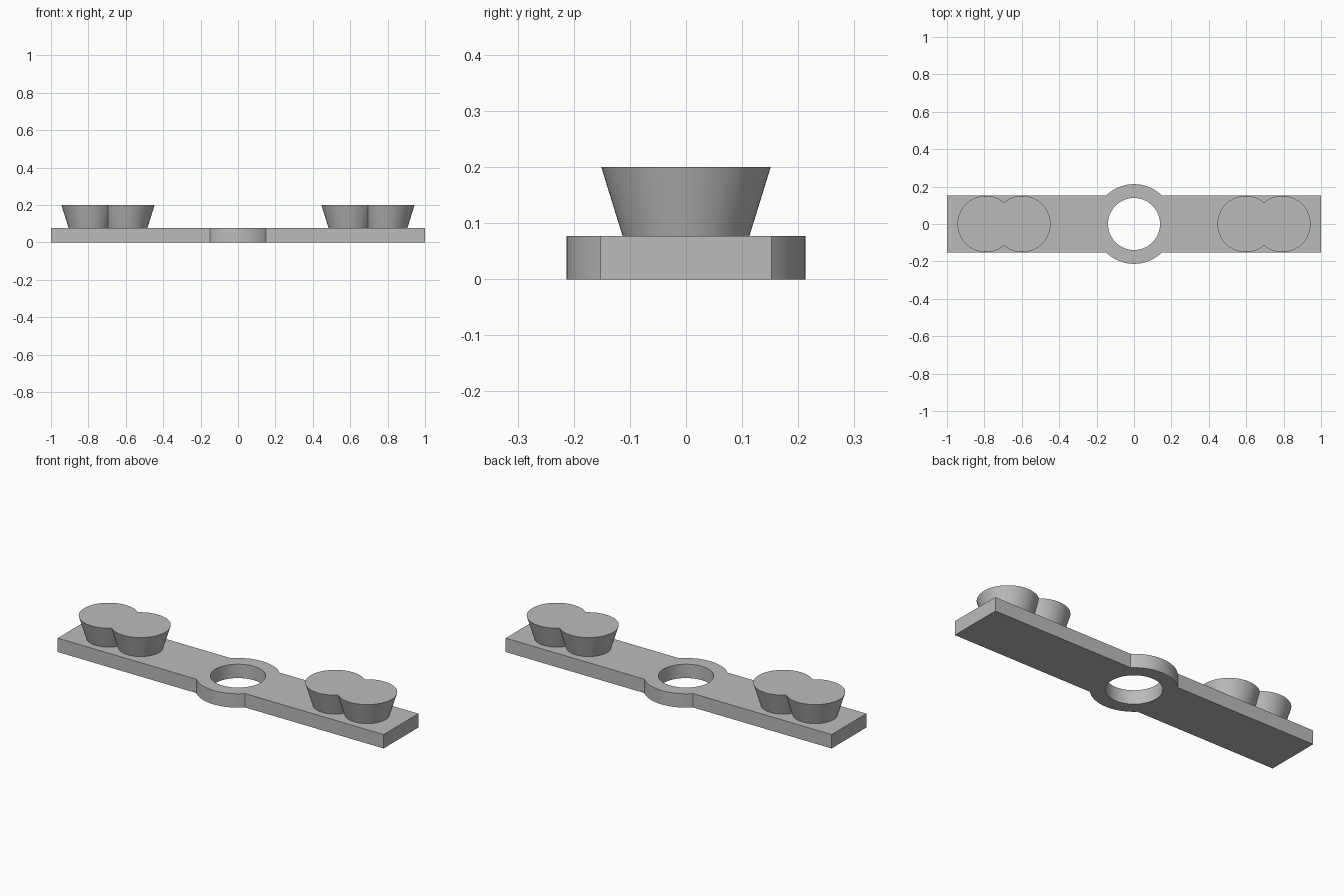
import bpy, bmesh
from math import cos, sin, asin, pi, radians

PLATE_W, PLATE_T = 0.152, 0.077      # half width, thickness
RING_R, HOLE_R = 0.213, 0.139
TOP_Z, TOP_R, BASE_R = 0.2, 0.151, 0.113
PAIR_X, OFFSET = 0.695, 0.098        # pair centre, cone offset from it

if "Cube" in bpy.data.objects:
    bpy.data.objects.remove(bpy.data.objects["Cube"], do_unlink=True)

grey = bpy.data.materials.new("grey")
grey.use_nodes = True
grey.diffuse_color = (0.5, 0.5, 0.5, 1)
grey.node_tree.nodes["Principled BSDF"].inputs["Base Color"].default_value = (0.5, 0.5, 0.5, 1)


def finish(name, bm, location, axis):
    """Turn a half mesh into a mirrored, smooth-by-angle object."""
    bmesh.ops.recalc_face_normals(bm, faces=bm.faces)
    # Open the seam where the mirrored halves meet
    seam = [f for f in bm.faces if all(abs(v.co[axis]) < 1e-5 for v in f.verts)]
    bmesh.ops.delete(bm, geom=seam, context='FACES')
    mesh = bpy.data.meshes.new(name)
    bm.to_mesh(mesh)
    bm.free()
    mesh.materials.append(grey)
    obj = bpy.data.objects.new(name, mesh)
    bpy.context.collection.objects.link(obj)
    obj.location = location
    mirror = obj.modifiers.new("mirror", 'MIRROR')
    mirror.use_axis = [i == axis for i in range(3)]
    bpy.ops.object.select_all(action='DESELECT')
    bpy.context.view_layer.objects.active = obj
    obj.select_set(True)
    bpy.ops.object.modifier_apply(modifier="mirror")
    bpy.ops.object.shade_smooth_by_angle(angle=radians(30))


def arc(radius, start, end, steps):
    angles = [start + (end - start) * i / steps for i in range(steps + 1)]
    return [(radius * cos(a), radius * sin(a)) for a in angles]


# Base plate with rounded hub and through hole, half outline extruded upward
a = asin(PLATE_W / RING_R)
outline = ([(1, 0), (1, PLATE_W)] + arc(RING_R, a, pi - a, 32)
           + [(-1, PLATE_W), (-1, 0)] + arc(HOLE_R, pi, 0, 32))
bm = bmesh.new()
face = bm.faces.new([bm.verts.new((x, y, 0)) for x, y in outline])
top = bmesh.ops.extrude_face_region(bm, geom=[face], use_keep_orig=True)["geom"]
for v in top:
    if isinstance(v, bmesh.types.BMVert):
        v.co.z = PLATE_T
finish("base_plate", bm, (0, 0, 0), 1)

# Flared twin pegs: one cone trimmed at the pair's middle, then mirrored
for side, sign in (("left", 1), ("right", -1)):
    bm = bmesh.new()
    bmesh.ops.create_cone(bm, cap_ends=True, segments=64, radius1=BASE_R,
                          radius2=TOP_R, depth=TOP_Z - PLATE_T)
    bmesh.ops.translate(bm, verts=bm.verts, vec=(OFFSET, 0, 0))
    bmesh.ops.bisect_plane(bm, geom=bm.verts[:] + bm.edges[:] + bm.faces[:],
                           plane_co=(0, 0, 0), plane_no=(1, 0, 0), clear_inner=True)
    finish(side + "_twin_peg", bm, (sign * PAIR_X, 0, (TOP_Z + PLATE_T) / 2), 0)
